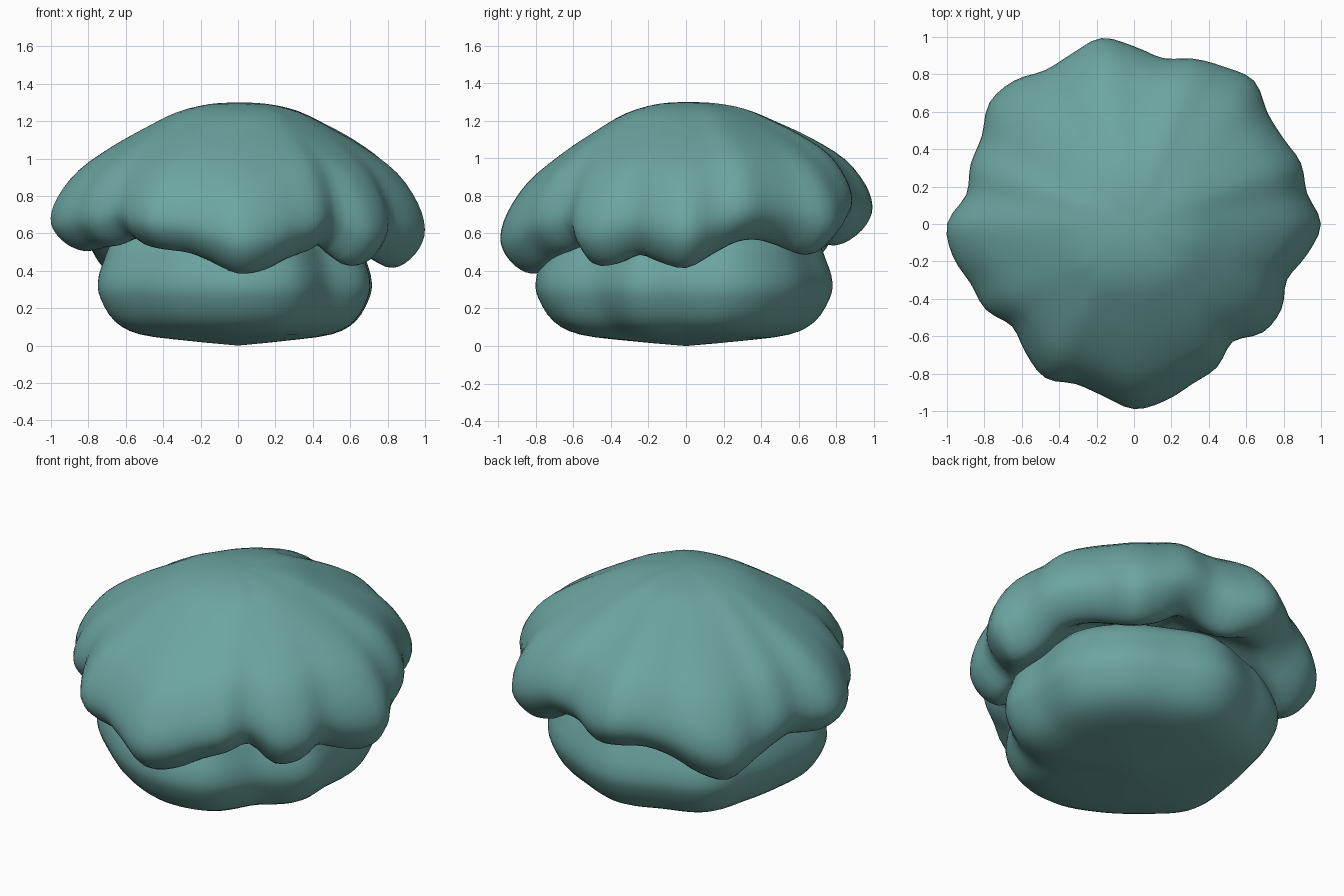
import bpy
import math

if "Cube" in bpy.data.objects:
    bpy.data.objects.remove(bpy.data.objects["Cube"], do_unlink=True)

SEGMENTS = 108
TOP = 1.3
MEAN_RADIUS = 0.94

teal = bpy.data.materials.new("muted_teal")
teal.use_nodes = True
teal.diffuse_color = (0.15, 0.38, 0.36, 1)
teal.node_tree.nodes["Principled BSDF"].inputs["Base Color"].default_value = teal.diffuse_color


def catmull(a, b, c, d, t):
    return b + 0.5 * t * (c - a + t * (2 * a - 5 * b + 4 * c - d + t * (3 * (b - c) + d - a)))


def around(values, turn):
    """Smooth cyclic value at a fraction of a full turn, starting at +x."""
    count = len(values)
    i = math.floor(turn * count)
    picks = [values[(i + k) % count] for k in (-1, 0, 1, 2)]
    return catmull(*picks, turn * count - i)


def smooth_profile(points, steps=3):
    """Smooth curve through the profile points."""
    result = []
    last = len(points) - 1
    for i in range(last):
        picks = [points[min(max(i + k, 0), last)] for k in (-1, 0, 1, 2)]
        for s in range(steps):
            result.append([catmull(*axis, s / steps) for axis in zip(*picks)])
    return result + [points[-1]]


def loft(name, profile, place):
    """Turn a profile into a closed lumpy body; place() shapes each point."""
    rings = smooth_profile(profile)
    verts = [place(r, h, s / SEGMENTS) for r, h in rings[1:-1] for s in range(SEGMENTS)]
    faces = []
    for ring in range(len(rings) - 3):
        for s in range(SEGMENTS):
            a, b = ring * SEGMENTS + s, ring * SEGMENTS + (s + 1) % SEGMENTS
            faces.append((a, b, b + SEGMENTS, a + SEGMENTS))
    # Close both ends with a fan
    for (r, h), start, flip in ((rings[0], 0, True), (rings[-1], len(verts) - SEGMENTS, False)):
        tip = len(verts)
        verts.append(place(0, h, 0))
        for s in range(SEGMENTS):
            a, b = start + s, start + (s + 1) % SEGMENTS
            faces.append((b, a, tip) if flip else (a, b, tip))
    mesh = bpy.data.meshes.new(name)
    mesh.from_pydata(verts, [], faces)
    mesh.update()
    mesh.materials.append(teal)
    for face in mesh.polygons:
        face.use_smooth = True
    obj = bpy.data.objects.new(name, mesh)
    bpy.context.collection.objects.link(obj)
    return obj


# Lobed rim: outer radius and height of the drooping lip
rim_radius = [1, .94, .95, .92, .93, 1, .97, .94, .9, .95, 1.01, .97,
              .95, 1, 1.01, .94, .93, .91, 1, .985, .93, .915, .85, .9,
              .95, .91, .935, .99, .96, .91, .885, .82, .9, .91, .87, .94]
lip_height = [.41, .48, .55, .56, .53, .48, .52, .6, .58, .53, .56, .56,
              .5, .42, .37, .42, .5, .52, .51, .5, .52, .53, .57, .53,
              .51, .49, .44, .38, .4, .46, .5, .53, .43, .43, .48, .44]


def place_cap(r, h, turn):
    angle = turn * math.tau
    # The lobes fade out toward the crown
    fade = 1 - max(0, h) ** 3
    radius = r * (MEAN_RADIUS + (around(rim_radius, turn) - MEAN_RADIUS) * fade)
    x, y = radius * math.cos(angle), radius * math.sin(angle)
    lip = around(lip_height, turn)
    lean = (0.035 * x + 0.06 * y) * max(0, h) * r
    return x, y, lip + (TOP - lip) * h + lean


# Cap, from the underside hollow out over the lip to the crown
loft("cap", [(0, .25), (.5, .2), (.68, .09), (.8, .01), (.89, .03), (.97, .12),
             (1, .23), (.965, .38), (.86, .56), (.69, .715), (.51, .84),
             (.34, .94), (.16, .99), (0, 1)], place_cap)

# Stubby stem with soft bulges
stem_radius = [.7, .76, .76, .74, .78, .75, .8, .73,
               .73, .79, .75, .76, .8, .79, .68, .74]


def place_stem(r, z, turn):
    angle = turn * math.tau
    radius = r * around(stem_radius, turn)
    return radius * math.cos(angle), radius * math.sin(angle), z


loft("stem", [(0, 0), (.35, .025), (.7, .06), (.88, .13), (.98, .25), (1, .34),
              (.96, .45), (.86, .58), (.5, .7), (0, .72)], place_stem)
